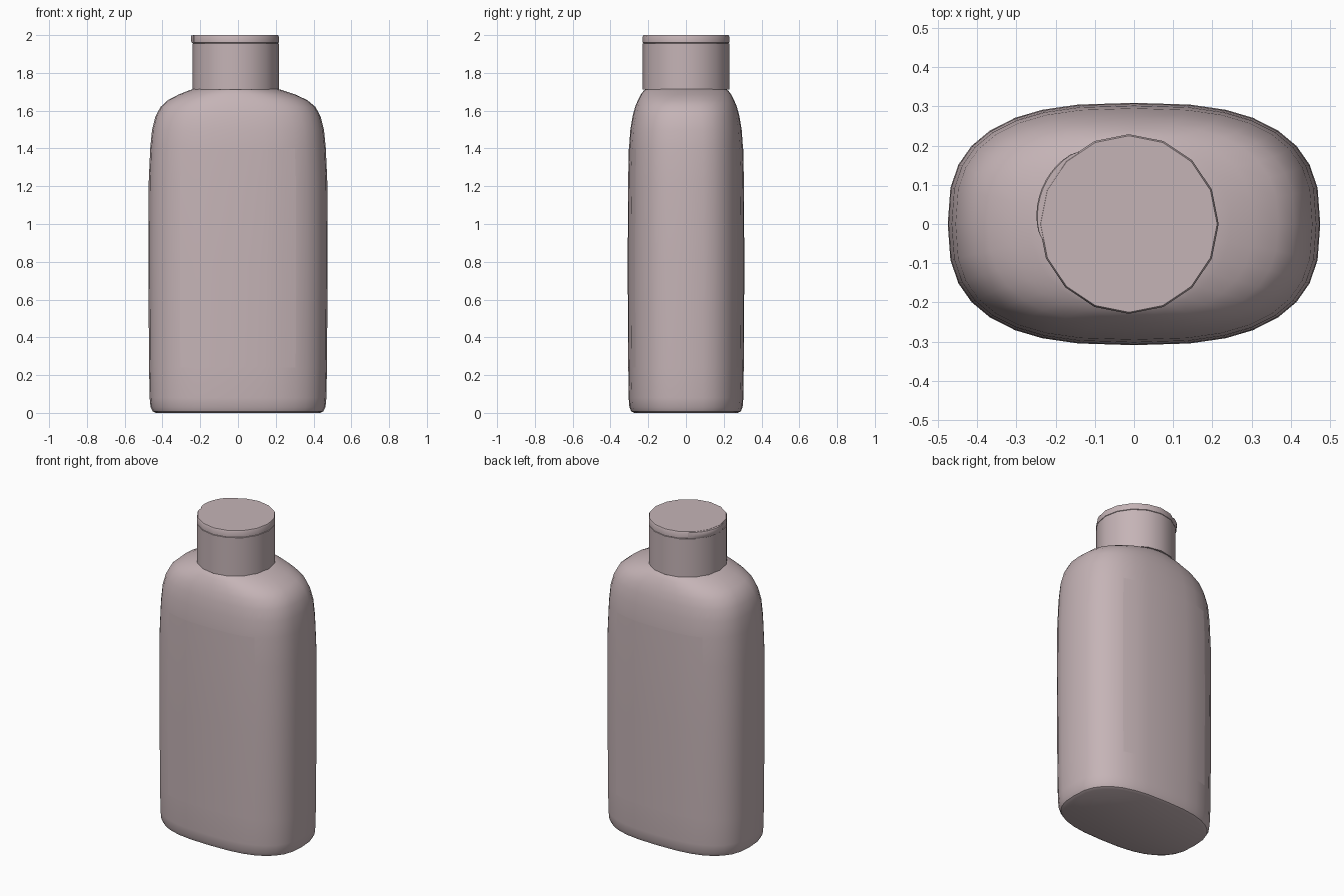
import bpy, bmesh, math

cube = bpy.data.objects.get("Cube")
if cube:
    bpy.data.objects.remove(cube, do_unlink=True)

mat = bpy.data.materials.new("dusty_pink_plastic")
mat.use_nodes = True
COLOR = (0.56, 0.455, 0.47, 1)
mat.diffuse_color = COLOR
mat.node_tree.nodes["Principled BSDF"].inputs["Base Color"].default_value = COLOR


def ring(z, rx, ry, n=2.0, cx=0.0, sides=32):
    """Superellipse cross-section at height z."""
    pts = []
    for i in range(sides):
        t = 2 * math.pi * i / sides
        c, s = math.cos(t), math.sin(t)
        pts.append((cx + math.copysign(abs(c) ** (2 / n), c) * rx,
                    math.copysign(abs(s) ** (2 / n), s) * ry, z))
    return pts


def loft(name, rings, closed=True, angle=35):
    """Skin a stack of rings, with end caps when closed."""
    bm = bmesh.new()
    rows = [[bm.verts.new(p) for p in r] for r in rings]
    count = len(rows[0])
    for a, b in zip(rows, rows[1:]):
        for i in range(count if closed else count - 1):
            j = (i + 1) % count
            bm.faces.new((a[i], a[j], b[j], b[i]))
    if closed:
        bm.faces.new(rows[0][::-1])
        bm.faces.new(rows[-1])
        bmesh.ops.recalc_face_normals(bm, faces=bm.faces)
    mesh = bpy.data.meshes.new(name)
    bm.to_mesh(mesh)
    bm.free()
    mesh.materials.append(mat)
    obj = bpy.data.objects.new(name, mesh)
    bpy.context.collection.objects.link(obj)
    bpy.ops.object.select_all(action='DESELECT')
    obj.select_set(True)
    bpy.context.view_layer.objects.active = obj
    bpy.ops.object.shade_smooth_by_angle(angle=math.radians(angle))
    return obj


# Bottle body: z, half width, half depth, squareness, centre x
BODY = [
    (0.0, 0.435, 0.275, 2.7, 0), (0.008, 0.452, 0.29, 2.7, 0),
    (0.03, 0.463, 0.3, 2.7, 0), (0.08, 0.468, 0.304, 2.7, 0),
    (0.24, 0.471, 0.306, 2.7, 0), (0.8, 0.475, 0.308, 2.7, 0),
    (1.22, 0.473, 0.306, 2.7, 0), (1.4, 0.465, 0.302, 2.7, 0),
    (1.5, 0.455, 0.295, 2.7, 0), (1.57, 0.437, 0.283, 2.65, 0),
    (1.62, 0.41, 0.27, 2.6, 0), (1.655, 0.37, 0.255, 2.5, -0.002),
    (1.685, 0.31, 0.24, 2.3, -0.005), (1.705, 0.255, 0.225, 2.1, -0.01),
    (1.72, 0.21, 0.205, 2, -0.013),
]
loft("bottle_body", [ring(*row) for row in BODY])

# Thin front and back labels hugging the flat sides
for name, first in (("back_label", 5), ("front_label", 21)):
    rows = [ring(z, rx + 0.001, ry + 0.001, n, cx)[first:first + 7]
            for z, rx, ry, n, cx in BODY if 0.2 < z < 1.45]
    loft(name, rows, closed=False)

# Sixteen-sided cap and its lid, parted by a fine seam
CX, R = -0.013, 0.229
CAP = [(1.712, R), (1.956, R), (1.957, R - 0.005)]
LID = [(1.957, R - 0.005), (1.96, R), (1.992, R), (2.0, R - 0.004)]
for name, profile in (("cap", CAP), ("lid", LID)):
    loft(name, [ring(z, r, r, 2, CX, 16) for z, r in profile])

# Thumb lip: a slim crescent along the lid edge
lip = []
for z, reach in ((1.958, 0.008), (1.966, 0.014), (1.994, 0.015), (1.999, 0.012)):
    outer, inner = [], []
    for k in range(13):
        t = math.radians(125 + 65 * k / 12)
        r = R - 0.004 + reach * math.sin(math.pi * k / 12) ** 0.6
        outer.append((CX + r * math.cos(t), r * math.sin(t), z))
        inner.append((CX + (R - 0.03) * math.cos(t), (R - 0.03) * math.sin(t), z))
    lip.append(outer + inner[::-1])
loft("thumb_lip", lip)
